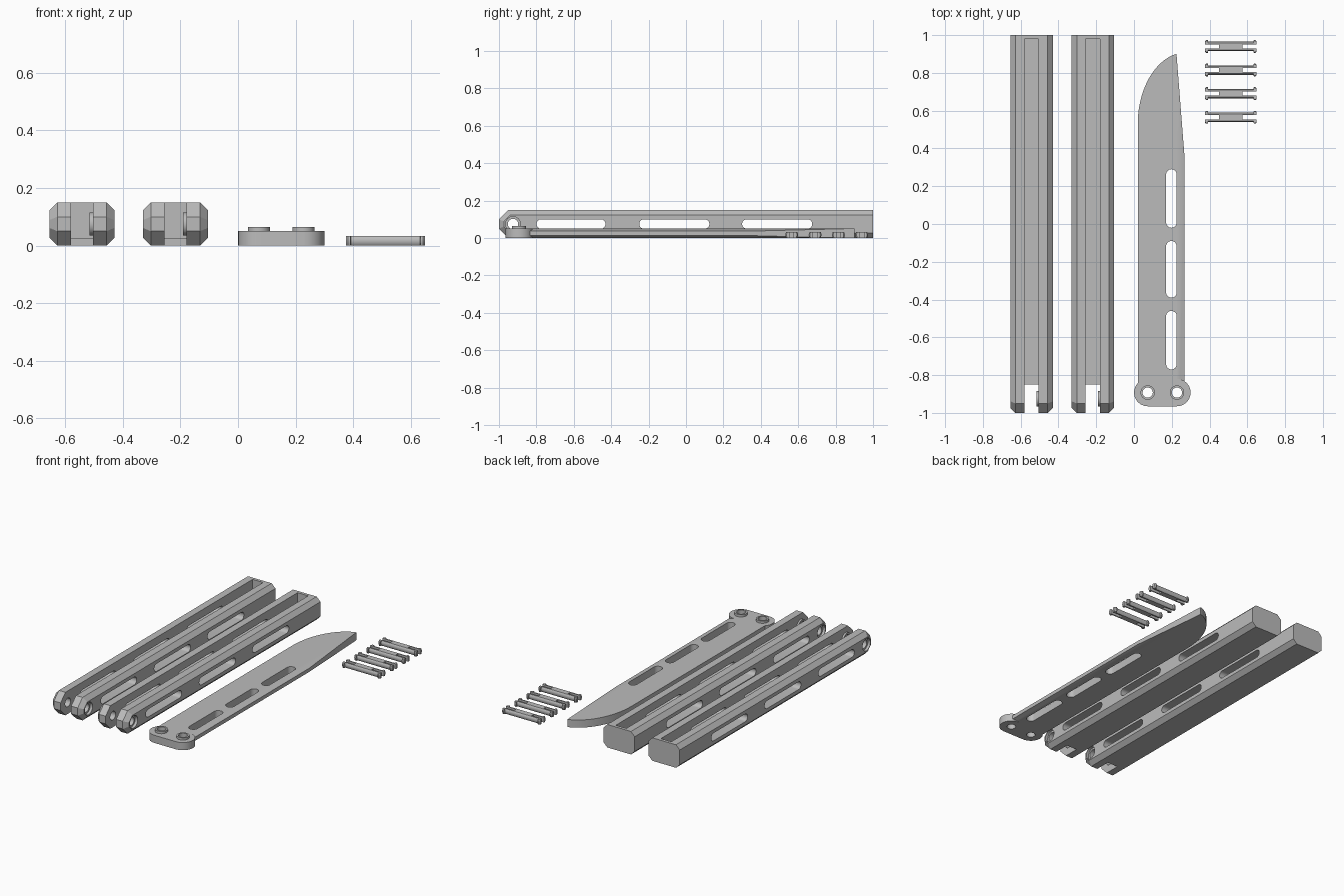
import bpy, bmesh, math
from mathutils import Vector

old = bpy.data.objects.get("Cube")
if old:
    bpy.data.objects.remove(old)

grey = bpy.data.materials.new("plain grey")
grey.use_nodes = True
grey.diffuse_color = (0.5, 0.5, 0.5, 1)
grey.node_tree.nodes["Principled BSDF"].inputs["Base Color"].default_value = (0.5, 0.5, 0.5, 1)


def loft(name, rings):
    """Closed solid through a list of equally long point rings."""
    bm = bmesh.new()
    loops = [[bm.verts.new(p) for p in ring] for ring in rings]
    n = len(loops[0])
    for a, b in zip(loops, loops[1:]):
        for i in range(n):
            j = (i + 1) % n
            bm.faces.new((a[i], a[j], b[j], b[i]))
    bm.faces.new(loops[0])
    bm.faces.new(loops[-1])
    bmesh.ops.recalc_face_normals(bm, faces=bm.faces)
    mesh = bpy.data.meshes.new(name)
    bm.to_mesh(mesh)
    bm.free()
    mesh.materials.append(grey)
    obj = bpy.data.objects.new(name, mesh)
    bpy.context.collection.objects.link(obj)
    return obj


def place(u, v, w, axis):
    return Vector({"x": (w, u, v), "y": (u, w, v), "z": (u, v, w)}[axis])


def prism(name, outline, axis, lo, hi):
    return loft(name, [[place(u, v, w, axis) for u, v in outline] for w in (lo, hi)])


def box(name, x, y, z):
    return prism(name, [(x[0], y[0]), (x[1], y[0]), (x[1], y[1]), (x[0], y[1])], "z", *z)


def circle(u, v, r, n=32):
    return [(u + r * math.cos(math.tau * i / n), v + r * math.sin(math.tau * i / n)) for i in range(n)]


def stadium(u0, u1, v, r, n=12):
    """Round-ended slot outline along u."""
    pts = []
    for c, start in ((u1, -math.pi / 2), (u0, math.pi / 2)):
        for i in range(n + 1):
            a = start + math.pi * i / n
            pts.append((c + r * math.cos(a), v + r * math.sin(a)))
    return pts


def combine(obj, tool, operation="DIFFERENCE"):
    tool.hide_render = True
    mod = obj.modifiers.new("cut", "BOOLEAN")
    mod.operation, mod.solver, mod.object = operation, "EXACT", tool
    bpy.context.view_layer.update()
    result = bpy.data.meshes.new_from_object(obj.evaluated_get(bpy.context.evaluated_depsgraph_get()))
    obj.modifiers.clear()
    obj.data = result
    bpy.data.objects.remove(tool)


def finish(obj):
    bpy.ops.object.select_all(action="DESELECT")
    obj.select_set(True)
    bpy.context.view_layer.objects.active = obj
    bpy.ops.object.shade_smooth_by_angle(angle=math.radians(25))


# Handles: chamfered channels with side windows and a forked pivot end
HALF, TALL, C, TIP = 0.1125, 0.15, 0.027, 0.05


def side_profile(c):
    t = c * math.tan(math.pi / 8)
    half = [(1, c), (-1 + TIP + t, c), (-1 + c, TIP + t)]
    return half + [(y, TALL - z) for y, z in reversed(half)]


def make_handle(name, cx):
    stations = ((-HALF, C), (-HALF + C, 0), (HALF - C, 0), (HALF, C))
    body = loft(name, [[place(y, z, cx + x, "x") for y, z in side_profile(c)] for x, c in stations])
    sx = (cx - 0.038, cx + 0.038)
    combine(body, box("channel_cutter", sx, (-0.86, 0.98), (0.027, 0.3)))
    combine(body, box("fork_cutter", sx, (-1.1, -0.85), (-0.1, 0.3)))
    # spacer boss on the inner fork wall
    py, pz = -0.925, 0.075
    combine(body, prism("boss", circle(py, pz, 0.04), "x", cx + 0.026, cx + 0.05), "UNION")
    # pivot hole with a recess on each outer side
    combine(body, prism("pivot_cutter", circle(py, pz, 0.028), "x", cx - 0.2, cx + 0.2))
    for s in (-1, 1):
        combine(body, prism("recess_cutter", circle(py, pz, 0.04), "x", cx + s * 0.095, cx + s * 0.15))
    for y0, y1 in ((-0.8, -0.43), (-0.25, 0.125), (0.3, 0.675)):
        combine(body, prism("window_cutter", stadium(y0 + 0.025, y1 - 0.025, pz, 0.025),
                            "x", cx - 0.2, cx + 0.2))
    finish(body)


make_handle("right_handle", -0.5425)
make_handle("left_handle", -0.2175)

# Blade: curved edge, straight spine with shallow bevels
THICK = 0.05
outline = [(0.02, -0.86), (0.268, -0.86), (0.268, 0.35), (0.225, 0.9)]
for i in range(20, -1, -1):
    a = math.radians(77.8) * i / 20
    if i < 20:
        outline.append((0.28 - 0.26 * math.cos(a), 0.53 + 0.38 * math.sin(a)))
blade = prism("blade", outline, "z", 0, THICK)
wedge = [(0.228, THICK), (0.308, 0.024), (0.308, 0.1), (0.228, 0.1)]
combine(blade, prism("upper_bevel_cutter", wedge, "y", -0.9, 1))
combine(blade, prism("lower_bevel_cutter", [(x, THICK - z) for x, z in wedge], "y", -0.9, 1))
for y0, y1 in ((-0.77, -0.46), (-0.39, -0.09), (-0.02, 0.29)):
    slot = [(x, y) for y, x in stadium(y0 + 0.028, y1 - 0.028, 0.198, 0.028)]
    combine(blade, prism("slot_cutter", slot, "z", -0.1, 0.2))

# Tang: rounded base with two raised pivot rings
px, py = (0.0725, 0.2275), -0.8925
combine(blade, prism("tang", stadium(px[0], px[1], py, 0.0725), "z", 0, THICK), "UNION")
for x in px:
    combine(blade, prism("ring", circle(x, py, 0.038), "z", 0.02, 0.065), "UNION")
    combine(blade, prism("ring_cutter", circle(x, py, 0.027), "z", -0.1, 0.2))
finish(blade)

# Snap pins: flattened round shafts with flanged, split ends
PIN_X, PIN_Z = 0.5125, 0.0165
for k in range(4):
    cy = 0.565 + 0.125 * k
    half = [(-0.137, 0.028), (-0.13, 0.034), (-0.122, 0.034), (-0.12, 0.025)]
    stations = half + [(-x, r) for x, r in reversed(half)]
    pin = loft(f"snap_pin_{k + 1}", [[place(y, z, PIN_X + x, "x") for y, z in circle(cy, PIN_Z, r, 24)]
                                     for x, r in stations])
    combine(pin, box("flat_cutter", (0.3, 0.8), (cy - 0.1, cy + 0.1), (0, 2 * PIN_Z)), "INTERSECT")
    for s in (-1, 1):
        ends = sorted((PIN_X + s * 0.063, PIN_X + s * 0.2))
        combine(pin, box("split_cutter", ends, (cy - 0.011, cy + 0.011), (-0.1, 0.1)))
    finish(pin)
